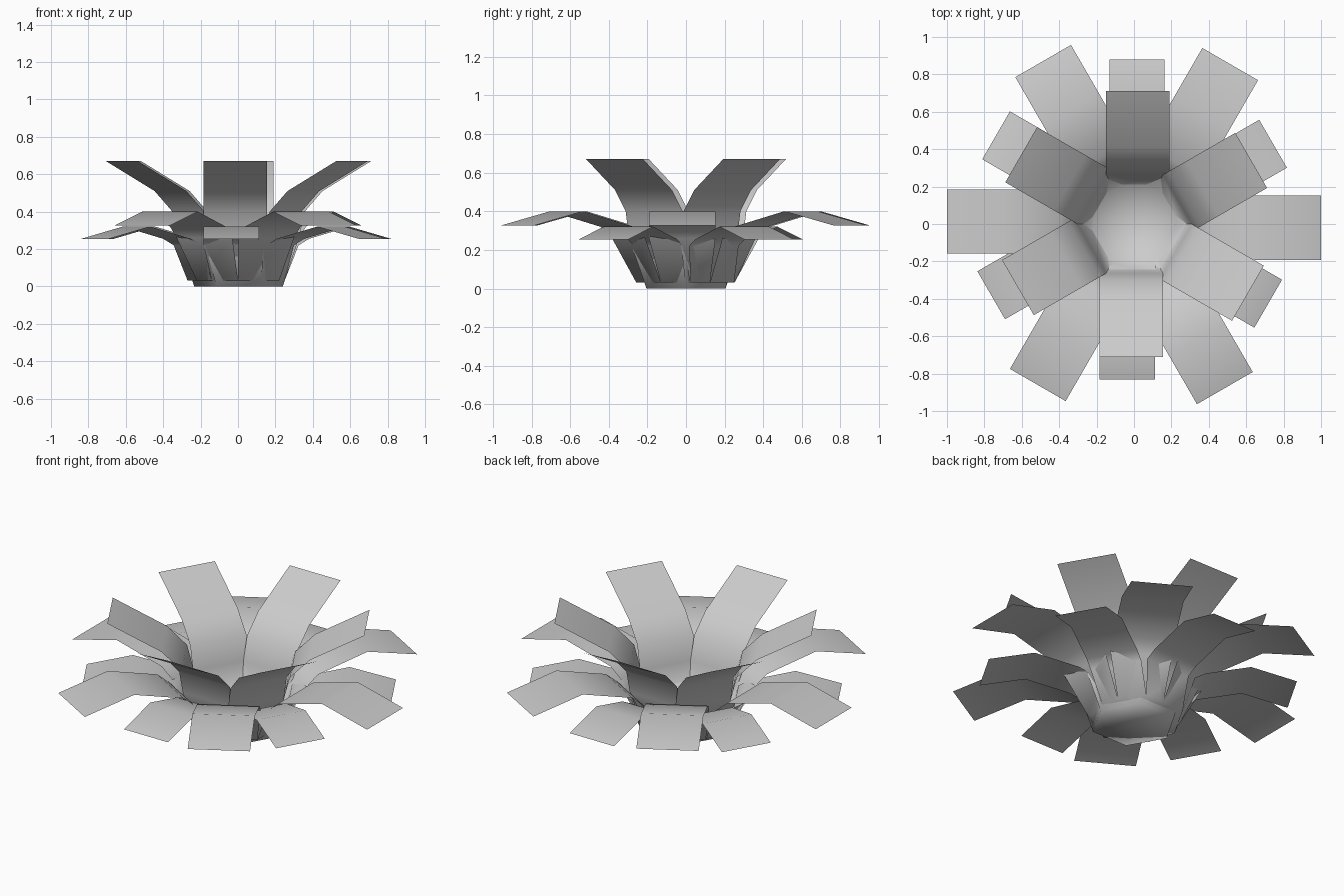
import bpy, bmesh, math
from mathutils import Vector, Matrix

old = bpy.data.objects.get("Cube")
if old:
    bpy.data.objects.remove(old)

grey = bpy.data.materials.new("petal_grey")
grey.use_nodes = True
COLOUR = (0.6, 0.6, 0.6, 1)
grey.diffuse_color = COLOUR
grey.node_tree.nodes["Principled BSDF"].inputs["Base Color"].default_value = COLOUR


def petal_ring(name, profile, half_width, swirl, turn, centre):
    """Six sheet petals folded up from a shared hexagonal floor.
    profile holds (radius, height) from the floor edge to the tip."""
    bm = bmesh.new()
    base_r, base_z = profile[0]
    base_half = base_r * math.tan(math.pi / 6)
    hub = bm.verts.new((0, 0, base_z))
    for i in range(6):
        spin = Matrix.Rotation(turn + i * math.pi / 3, 3, 'Z')
        rows = []
        for k, (r, z) in enumerate(profile):
            half, shift = (half_width, swirl) if k else (base_half, 0)
            rows.append([bm.verts.new(spin @ Vector((r, s * half - shift, z)))
                         for s in (-1, 1)])
        bm.faces.new((hub, rows[0][0], rows[0][1]))
        for a, b in zip(rows, rows[1:]):
            bm.faces.new((a[0], b[0], b[1], a[1]))
    # join the petals along the corners of the floor
    low = [v for v in bm.verts if abs(v.co.z - base_z) < 1e-5]
    bmesh.ops.remove_doubles(bm, verts=low, dist=0.001)
    mesh = bpy.data.meshes.new(name)
    bm.to_mesh(mesh)
    bm.free()
    mesh.materials.append(grey)
    mesh.shade_smooth()
    ob = bpy.data.objects.new(name, mesh)
    ob.location = (*centre, 0)
    bpy.context.collection.objects.link(ob)
    return ob


# upright inner petals
petal_ring("inner_petals",
           [(0.205, 0), (0.265, 0.26), (0.30, 0.40), (0.41, 0.51), (0.71, 0.67)],
           0.17, 0.0175, math.pi / 6, (0.003, 0))
# long spreading petals
petal_ring("middle_petals",
           [(0.22, 0.03), (0.33, 0.26), (0.40, 0.32), (0.70, 0.40), (1.0, 0.325)],
           0.172, 0.0165, 0, (0, -0.003))
# short drooping petals
petal_ring("outer_petals",
           [(0.225, 0.032), (0.285, 0.22), (0.35, 0.255), (0.60, 0.32), (0.855, 0.255)],
           0.148, 0.026, math.pi / 6, (-0.01, 0.024))
